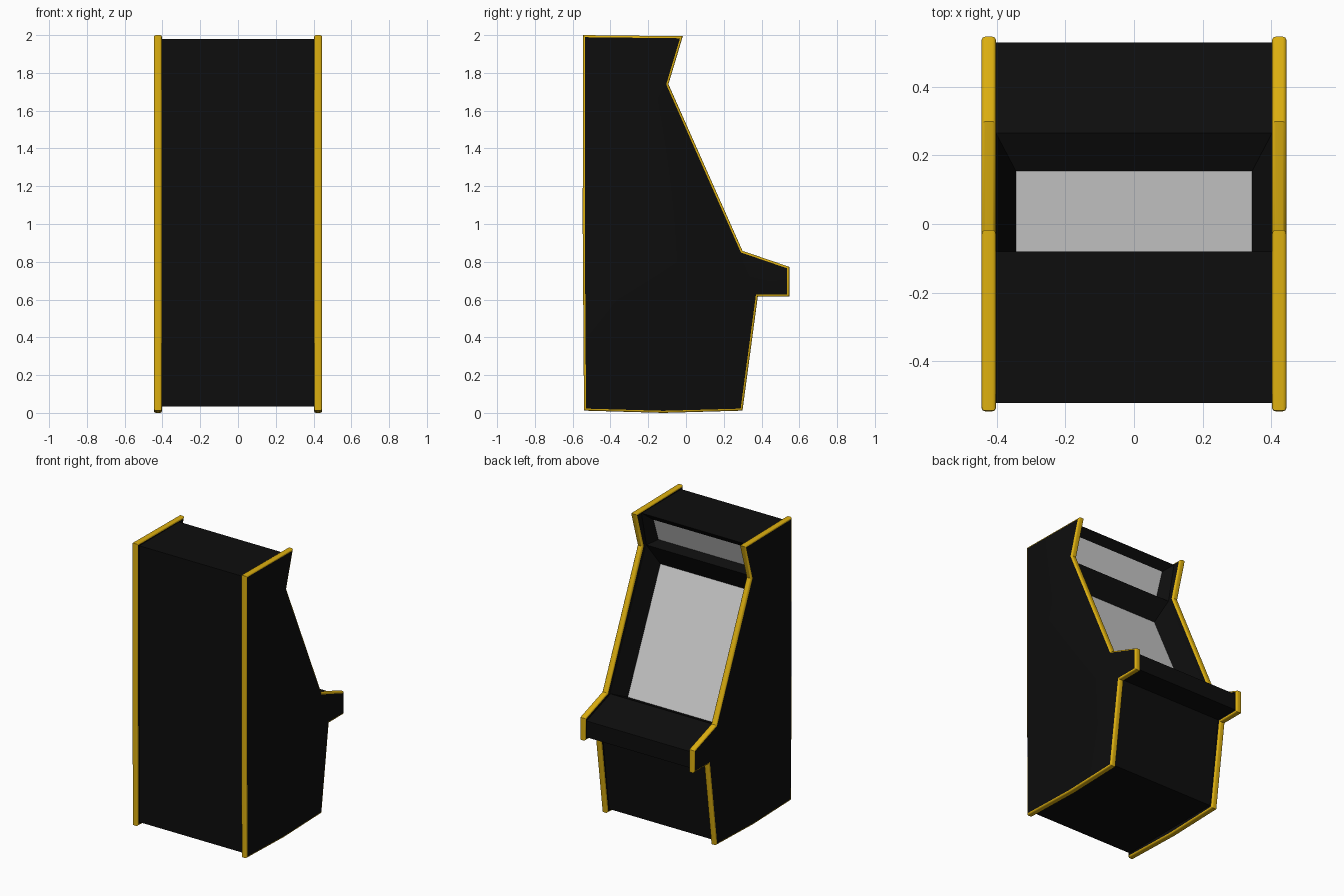
import bpy, bmesh
from math import copysign, radians

if "Cube" in bpy.data.objects:
    bpy.data.objects.remove(bpy.data.objects["Cube"])

INNER, OUTER = 0.403, 0.445      # side panel x range
GLASS_X = 0.345                  # half width of the glass panes


def material(name, rgb):
    m = bpy.data.materials.new(name)
    m.diffuse_color = (*rgb, 1)
    m.use_nodes = True
    m.node_tree.nodes["Principled BSDF"].inputs["Base Color"].default_value = m.diffuse_color
    return m


black = material("black_paint", (0.004, 0.004, 0.004))
yellow = material("yellow_trim", (0.72, 0.43, 0.005))


def prism(profile, x0, x1):
    """Extrude a (y, z) outline along x."""
    bm = bmesh.new()
    cap = bm.faces.new([bm.verts.new((x0, y, z)) for y, z in profile])
    ext = bmesh.ops.extrude_face_region(bm, geom=[cap], use_keep_orig=True)
    for v in ext["geom"]:
        if isinstance(v, bmesh.types.BMVert):
            v.co.x = x1
    bmesh.ops.recalc_face_normals(bm, faces=bm.faces)
    return bm


def make_object(name, bm, *mats):
    me = bpy.data.meshes.new(name)
    bm.to_mesh(me)
    bm.free()
    for m in mats:
        me.materials.append(m)
    ob = bpy.data.objects.new(name, me)
    bpy.context.collection.objects.link(ob)
    return ob


# Side panels with rounded yellow edge trim
side_profile = [(-0.545, 2.0), (-0.017, 1.994), (-0.093, 1.74), (0.299, 0.858),
                (0.547, 0.773), (0.547, 0.615), (0.38, 0.615), (0.299, 0.012),
                (-0.12, 0.0), (-0.54, 0.012), (-0.547, 1.0)]
bm = prism(side_profile, INNER, OUTER)
caps = [f for f in bm.faces if abs(f.normal.x) > 0.9]
bmesh.ops.bevel(bm, geom=list({e for f in caps for e in f.edges}), offset=0.011,
                segments=4, profile=0.5, affect='EDGES', clamp_overlap=True)
for f in bm.faces:
    f.material_index = 0 if len(f.verts) > 4 else 1
sides = make_object("side_panels", bm, black, yellow)
sides.modifiers.new("mirror", 'MIRROR')
bpy.context.view_layer.objects.active = sides
sides.select_set(True)
bpy.ops.object.shade_smooth_by_angle(angle=radians(35))

# Cabinet body between the panels
lid, kink, deck_back = (-0.08, 1.98), (-0.135, 1.735), (0.265, 0.84)
body_profile = [(-0.522, 1.98), lid, kink, deck_back, (0.53, 0.75), (0.53, 0.635),
                (0.36, 0.635), (0.28, 0.035), (-0.522, 0.035)]
bm = prism(body_profile, -INNER, INNER)


def recess(name, upper, lower, glass_upper, glass_lower):
    """Sink a sloping bezel into one body face and close it with a glass pane."""
    mid_y, mid_z = (upper[0] + lower[0]) / 2, (upper[1] + lower[1]) / 2
    face = min(bm.faces, key=lambda f: abs(f.calc_center_median().y - mid_y)
               + abs(f.calc_center_median().z - mid_z))
    bmesh.ops.inset_individual(bm, faces=[face], thickness=0.03)
    for v in face.verts:
        y, z = glass_upper if v.co.z > mid_z else glass_lower
        v.co = (copysign(GLASS_X, v.co.x), y, z)
    pane = bmesh.new()
    pane.faces.new([pane.verts.new(v.co) for v in face.verts])
    make_object(name, pane)
    bmesh.ops.delete(bm, geom=[face], context='FACES_ONLY')


recess("screen_glass", kink, deck_back, (-0.208, 1.59), (0.155, 0.79))
recess("marquee_glass", lid, kink, (-0.13, 1.93), (-0.185, 1.77))
make_object("cabinet_body", bm, black)
